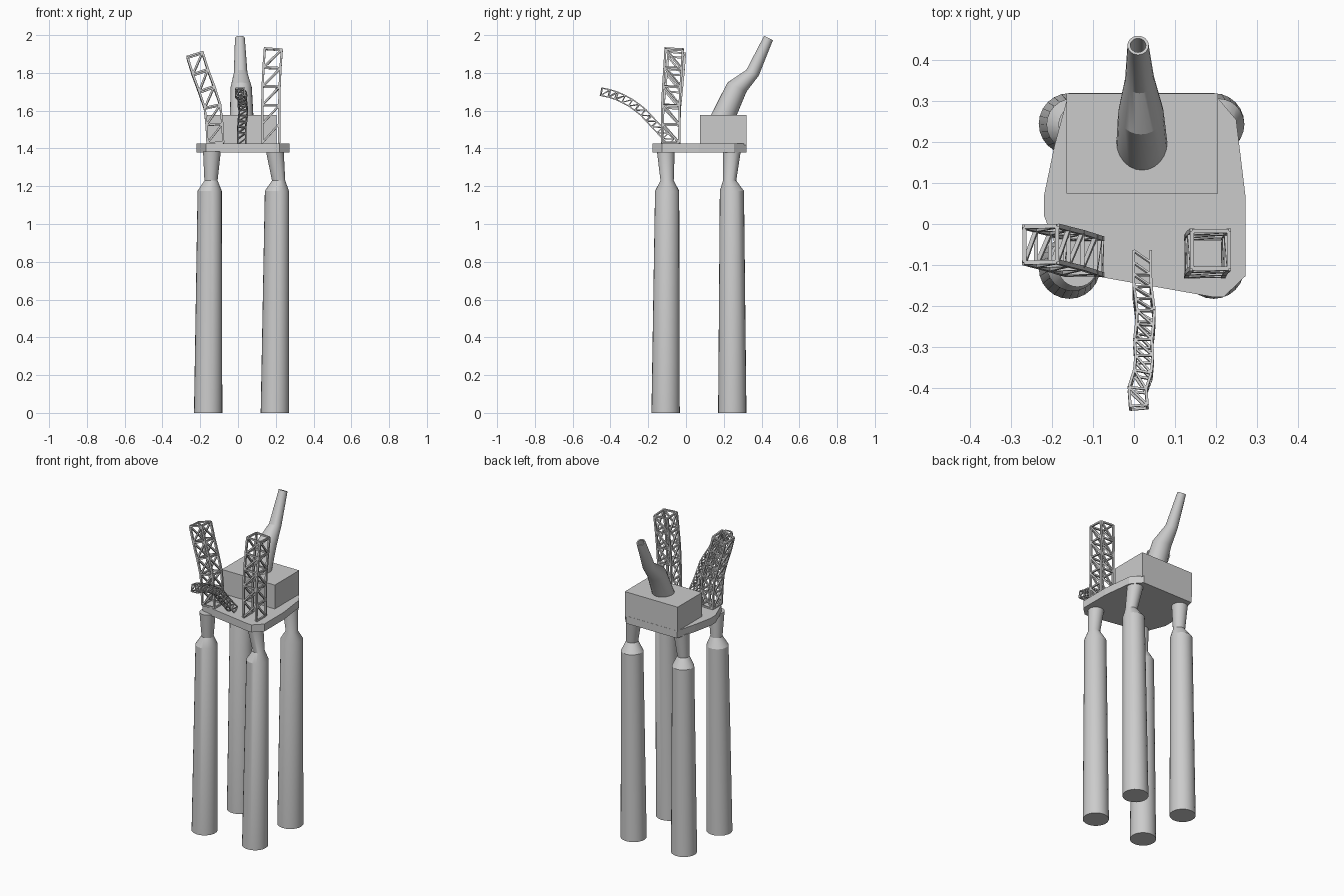
import bpy, bmesh, math
from mathutils import Vector as V

if "Cube" in bpy.data.objects:
    bpy.data.objects.remove(bpy.data.objects["Cube"])

grey = bpy.data.materials.new("light_grey")
grey.diffuse_color = (0.6, 0.6, 0.6, 1)
grey.use_nodes = True
grey.node_tree.nodes["Principled BSDF"].inputs["Base Color"].default_value = grey.diffuse_color


def finish(name, bm, smooth=False):
    bmesh.ops.recalc_face_normals(bm, faces=bm.faces)
    me = bpy.data.meshes.new(name)
    bm.to_mesh(me)
    bm.free()
    me.materials.append(grey)
    ob = bpy.data.objects.new(name, me)
    bpy.context.collection.objects.link(ob)
    if smooth:
        bpy.ops.object.select_all(action='DESELECT')
        ob.select_set(True)
        bpy.context.view_layer.objects.active = ob
        bpy.ops.object.shade_smooth_by_angle(angle=math.radians(25))
    return ob


def frame(t):
    # two axes perpendicular to direction t, the first close to x
    v = t.cross(V((1, 0, 0))).normalized()
    return v.cross(t).normalized(), -v


def loft(bm, rings, n, turn=0.0):
    # rings: (centre, normal, radius)
    loops = []
    for c, t, r in rings:
        u, v = frame(V(t).normalized())
        loops.append([bm.verts.new(V(c) + r * (u * math.cos(turn + 2 * math.pi * i / n)
                                               + v * math.sin(turn + 2 * math.pi * i / n)))
                      for i in range(n)])
    for a, b in zip(loops, loops[1:]):
        for i in range(n):
            bm.faces.new((a[i], a[(i + 1) % n], b[(i + 1) % n], b[i]))
    bm.faces.new(loops[0])
    bm.faces.new(loops[-1])


def strut(bm, a, b, r):
    loft(bm, [(a, b - a, r), (b, b - a, r)], 4, math.pi / 4)


def sample(path, f):
    # point at fraction f of a polyline's length
    pts = [V(p) for p in path]
    lens = [(b - a).length for a, b in zip(pts, pts[1:])]
    d = f * sum(lens)
    for i, l in enumerate(lens):
        if d <= l or i == len(lens) - 1:
            return pts[i].lerp(pts[i + 1], d / l)
        d -= l


def truss(name, path, bays, hw, hd, r):
    bm = bmesh.new()
    cs = [sample(path, i / bays) for i in range(bays + 1)]
    rings = []
    for i, c in enumerate(cs):
        t = (cs[min(i + 1, bays)] - cs[max(i - 1, 0)]).normalized()
        u, v = frame(t)
        rings.append([c + u * hw * sx + v * hd * sy
                      for sx, sy in ((-1, -1), (1, -1), (1, 1), (-1, 1))])
    for i, q in enumerate(rings):
        for k in range(4):
            strut(bm, q[k], q[(k + 1) % 4], r)
            if i < bays:
                up = rings[i + 1]
                strut(bm, q[k], up[k], r * 1.15)
                # diagonals run parallel on opposite faces
                if k in (0, 1):
                    strut(bm, q[k], up[(k + 1) % 4], r)
                else:
                    strut(bm, q[(k + 1) % 4], up[k], r)
    finish(name, bm)


# four legs: wide pile, shoulder, thin neck up to the deck
legs = {
    "front_left_leg": ((-0.158, -0.108), (-0.15, -0.1), (-0.143, -0.1), (-0.138, -0.107)),
    "front_right_leg": ((0.195, -0.108), (0.206, -0.1), (0.215, -0.1), (0.195, -0.107)),
    "back_left_leg": ((-0.158, 0.245), (-0.15, 0.243), (-0.143, 0.231), (-0.138, 0.243)),
    "back_right_leg": ((0.195, 0.245), (0.206, 0.243), (0.215, 0.231), (0.195, 0.243)),
}
for name, pts in legs.items():
    bm = bmesh.new()
    up = (0, 0, 1)
    loft(bm, [((*p, z), up, r) for p, z, r in
              zip(pts, (0, 1.175, 1.23, 1.385), (0.075, 0.064, 0.035, 0.047))], 24)
    finish(name, bm, True)

# deck plate
outline = [(-0.16, 0.32), (0.195, 0.32), (0.25, 0.255), (0.273, 0.065), (0.273, -0.127),
           (0.22, -0.178), (0.19, -0.178), (-0.08, -0.13), (-0.17, -0.11), (-0.22, 0.02),
           (-0.22, 0.07), (-0.195, 0.19)]
bm = bmesh.new()
base = bm.faces.new([bm.verts.new((x, y, 1.378)) for x, y in outline])
ext = bmesh.ops.extrude_face_region(bm, geom=[base], use_keep_orig=True)
bmesh.ops.translate(bm, vec=(0, 0, 0.047),
                    verts=[g for g in ext["geom"] if isinstance(g, bmesh.types.BMVert)])
finish("deck", bm)

# engine housing
bm = bmesh.new()
bmesh.ops.create_cube(bm, size=1)
for v in bm.verts:
    v.co = (0.02 + v.co.x * 0.37, 0.197 + v.co.y * 0.244, 1.497 + v.co.z * 0.158)
finish("housing", bm)

# leaning hollow chimney
low, top = V((0, 0.42, 0.91)), V((0, 0.44, 0.9))
bm = bmesh.new()
loft(bm, [((0.02, 0.18, 1.53), low, 0.064), ((0.017, 0.27, 1.725), low, 0.056),
          ((0.014, 0.352, 1.80), top, 0.036), ((0.01, 0.437, 1.985), top, 0.026),
          ((0.01, 0.437, 1.985), top, 0.019), ((0.01, 0.395, 1.895), top, 0.019)], 24)
finish("chimney", bm, True)

# lattice towers and crane boom
truss("left_tower", [(-0.12, -0.08, 1.43), (-0.128, -0.078, 1.6), (-0.175, -0.063, 1.74),
                     (-0.21, -0.055, 1.83), (-0.228, -0.05, 1.895)], 5, 0.042, 0.044, 0.007)
truss("right_tower", [(0.173, -0.082, 1.43), (0.173, -0.08, 1.66), (0.178, -0.07, 1.8),
                      (0.187, -0.063, 1.925)], 5, 0.045, 0.046, 0.007)
truss("boom", [(0.02, -0.08, 1.435), (0.02, -0.16, 1.52), (0.03, -0.235, 1.6),
               (0.022, -0.29, 1.64), (0.027, -0.355, 1.675), (0.008, -0.4, 1.69),
               (0.012, -0.448, 1.70)], 11, 0.021, 0.02, 0.004)
